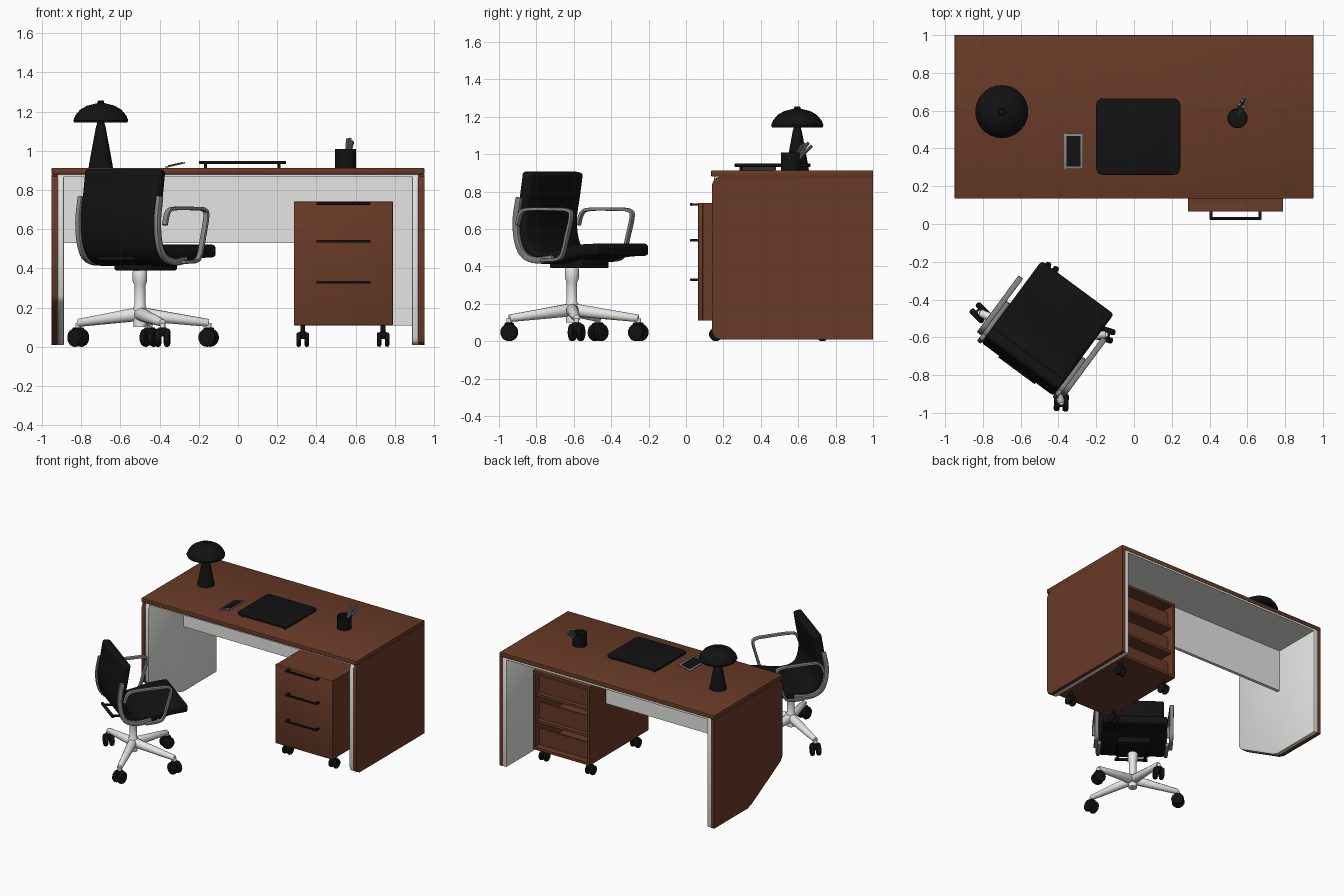
import bpy, bmesh, math
from mathutils import Matrix, Vector

if "Cube" in bpy.data.objects:
    bpy.data.objects.remove(bpy.data.objects["Cube"])


def material(name, r, g, b):
    m = bpy.data.materials.new(name)
    m.diffuse_color = (r, g, b, 1)
    m.use_nodes = True
    m.node_tree.nodes["Principled BSDF"].inputs["Base Color"].default_value = m.diffuse_color
    return m


WOOD = material("brown wood", 0.14, 0.043, 0.02)
WHITE = material("white laminate", 0.78, 0.78, 0.76)
BLACK = material("black", 0.006, 0.006, 0.006)
METAL = material("grey metal", 0.24, 0.24, 0.24)
BASE = material("pale base", 0.8, 0.8, 0.79)
I4 = Matrix.Identity(4)


def finish(bm, name, mat, bevel=0, M=I4, segs=2):
    bmesh.ops.recalc_face_normals(bm, faces=bm.faces)
    if bevel:
        edges = [e for e in bm.edges if len(e.link_faces) == 2 and e.calc_face_angle() > 0.7]
        bmesh.ops.bevel(bm, geom=edges, offset=bevel, segments=segs, profile=0.5,
                        affect='EDGES', clamp_overlap=True)
    bm.transform(M)
    me = bpy.data.meshes.new(name)
    bm.to_mesh(me)
    bm.free()
    me.materials.append(mat)
    ob = bpy.data.objects.new(name, me)
    bpy.context.collection.objects.link(ob)
    bpy.ops.object.select_all(action='DESELECT')
    ob.select_set(True)
    bpy.context.view_layer.objects.active = ob
    bpy.ops.object.shade_smooth_by_angle(angle=math.radians(35))
    return ob


def box(name, x0, x1, y0, y1, z0, z1, mat, bevel=0, M=I4):
    bm = bmesh.new()
    bmesh.ops.create_cube(bm, size=1)
    bm.transform(Matrix.Translation(((x0 + x1) / 2, (y0 + y1) / 2, (z0 + z1) / 2))
                 @ Matrix.Diagonal((x1 - x0, y1 - y0, z1 - z0, 1)))
    return finish(bm, name, mat, bevel, M)


def prism(name, pts, x0, x1, mat, bevel=0, M=I4, segs=2):
    """Extrude a (y, z) outline along x."""
    bm = bmesh.new()
    a = [bm.verts.new((x0, y, z)) for y, z in pts]
    b = [bm.verts.new((x1, y, z)) for y, z in pts]
    bm.faces.new(a)
    bm.faces.new(b[::-1])
    for i in range(len(pts)):
        j = (i + 1) % len(pts)
        bm.faces.new((a[i], b[i], b[j], a[j]))
    return finish(bm, name, mat, bevel, M, segs)


def ribbon(name, path, t, x0, x1, mat, bevel, M=I4, segs=2):
    """Smooth (y, z) path thickened by t and extruded along x."""
    P = [Vector(p) for p in path]
    P = [2 * P[0] - P[1]] + P + [2 * P[-1] - P[-2]]
    line = []
    for i in range(1, len(P) - 2):
        p0, p1, p2, p3 = P[i - 1:i + 3]
        for k in range(5):
            u = k / 5
            line.append(0.5 * (2 * p1 + (p2 - p0) * u + (2 * p0 - 5 * p1 + 4 * p2 - p3) * u ** 2
                               + (3 * p1 - p0 - 3 * p2 + p3) * u ** 3))
    line.append(P[-2])
    left, right = [], []
    for i, p in enumerate(line):
        d = (line[min(i + 1, len(line) - 1)] - line[max(i - 1, 0)]).normalized()
        n = Vector((-d.y, d.x)) * t / 2
        left.append(p + n)
        right.append(p - n)
    return prism(name, left + right[::-1], x0, x1, mat, bevel, M, segs)


def rod(name, p, q, r1, r2, mat, sides=16, bevel=0, M=I4):
    p, q = Vector(p), Vector(q)
    bm = bmesh.new()
    bmesh.ops.create_cone(bm, cap_ends=True, segments=sides, radius1=r1, radius2=r2,
                          depth=(q - p).length)
    T = Matrix.Translation((p + q) / 2) @ Vector((0, 0, 1)).rotation_difference(q - p).to_matrix().to_4x4()
    return finish(bm, name, mat, bevel, M @ T)


def lathe(name, profile, x, y, mat, sides=36):
    bm = bmesh.new()
    vs = [bm.verts.new((r, 0, z)) for r, z in profile]
    es = [bm.edges.new(vs[i:i + 2]) for i in range(len(vs) - 1)]
    bmesh.ops.spin(bm, geom=vs + es, cent=(0, 0, 0), axis=(0, 0, 1), angle=2 * math.pi, steps=sides)
    bmesh.ops.remove_doubles(bm, verts=bm.verts, dist=1e-5)
    return finish(bm, name, mat, 0, Matrix.Translation((x, y, 0)))


def caster(name, x, y, angle, r, w, gap):
    """Twin wheels with a small hood; angle turns the axle."""
    M = Matrix.Translation((x, y, r)) @ Matrix.Rotation(angle, 4, 'Z')
    for s in (-1, 1):
        rod(name + "_wheel", (s * gap / 2, 0, 0), (s * (gap / 2 + w), 0, 0), r, r, BLACK, 20, r * 0.25, M)
    box(name + "_hood", -gap / 2 - w * 0.4, gap / 2 + w * 0.4, -r * 0.5, r * 0.5, 0.1 * r, r * 1.1, BLACK, 0.004, M)


# --- Desk: brown outer shell with white lining
box("desk_top", -0.95, 0.95, 0.135, 1.0, 0.88, 0.913, WOOD, 0.004)
box("desk_top_lining", -0.92, 0.92, 0.15, 0.998, 0.866, 0.88, WHITE)
right = [(1, 0.01), (1, 0.88), (0.18, 0.88), (0.152, 0.868), (0.14, 0.84),
         (0.14, 0.05), (0.152, 0.022), (0.18, 0.01)]
left = right[:5] + [(0.14, 0.26), (0.16, 0.23), (0.53, 0.025), (0.58, 0.01)]
for side, s, pts in (("left", -1, left), ("right", 1, right)):
    prism(side + "_panel", pts, s * 0.92, s * 0.95, WOOD)
    prism(side + "_panel_lining", pts, s * 0.888, s * 0.92, WHITE, 0.004)
box("modesty_panel", -0.888, 0.888, 0.58, 0.605, 0.74, 0.866, WHITE)
box("modesty_panel_lower", -0.888, 0.285, 0.58, 0.605, 0.53, 0.74, WHITE)
box("modesty_panel_filler", 0.79, 0.888, 0.58, 0.605, 0.11, 0.74, WHITE)

# --- Drawer pedestal, open at the back
box("pedestal_front", 0.285, 0.79, 0.065, 0.09, 0.11, 0.74, WOOD, 0.003)
for x in (0.287, 0.768):
    box("pedestal_side", x, x + 0.02, 0.085, 0.81, 0.11, 0.738, WOOD)
for z in (0.11, 0.32, 0.53, 0.718):
    box("pedestal_shelf", 0.3, 0.775, 0.085, 0.81 if z in (0.11, 0.718) else 0.79, z, z + 0.02, WOOD)
for z in (0.16, 0.37, 0.58):
    box("drawer_back", 0.3, 0.775, 0.74, 0.755, z - 0.04, z + 0.1, WOOD)
for z in (0.732, 0.54, 0.33):
    box("drawer_handle", 0.4, 0.675, 0.022, 0.036, z - 0.008, z + 0.006, BLACK, 0.004)
    for x in (0.4, 0.66):
        box("drawer_handle_post", x, x + 0.015, 0.028, 0.07, z - 0.007, z + 0.005, BLACK)
for x in (0.33, 0.74):
    for y in (0.16, 0.73):
        caster("pedestal_caster", x, y, 0, 0.037, 0.023, 0.018)
        rod("pedestal_caster_stem", (x, y, 0.04), (x, y, 0.115), 0.012, 0.012, BLACK)

# --- Lamp
lathe("lamp_stand", [(0, 0.912), (0.062, 0.912), (0.06, 0.93), (0.025, 1.12), (0.016, 1.15), (0, 1.15)],
      -0.7, 0.595, BLACK)
lathe("lamp_shade", [(0, 1.15), (0.1, 1.145), (0.135, 1.143), (0.14, 1.155), (0.13, 1.18), (0.105, 1.21),
                     (0.07, 1.23), (0.03, 1.24), (0.018, 1.243), (0.015, 1.255), (0, 1.256)], -0.7, 0.595, BLACK)

# --- Desk pad with rounded corners on four small feet
pad = []
for cx, cy, a0 in ((0.21, 0.63, 0), (-0.165, 0.63, 90), (-0.165, 0.295, 180), (0.21, 0.295, 270)):
    for k in range(6):
        a = math.radians(a0 + 18 * k)
        pad.append((cx + 0.035 * math.cos(a), cy + 0.035 * math.sin(a)))
    rod("desk_pad_foot", (cx, cy, 0.912), (cx, cy, 0.935), 0.008, 0.008, BLACK)
# Outline lies in (y, z); this matrix turns it flat
flat = Matrix(((0, 1, 0, 0), (0, 0, 1, 0), (1, 0, 0, 0), (0, 0, 0, 1)))
prism("desk_pad", pad, 0.932, 0.949, BLACK, 0.004, flat)

# --- Tilted handset
T = Matrix.Translation((-0.32, 0.385, 0.928)) @ Matrix.Rotation(math.radians(-13), 4, 'Y')
box("handset_frame", -0.052, 0.052, -0.095, 0.095, -0.004, 0.003, METAL, 0.002, T)
box("handset_screen", -0.038, 0.038, -0.08, 0.08, 0.001, 0.006, BLACK, 0, T)

# --- Pen cup with pens leaning out of the back
lathe("pen_cup", [(0, 0.912), (0.053, 0.912), (0.053, 1.01), (0.047, 1.01), (0.047, 0.925), (0, 0.925)],
      0.548, 0.56, BLACK, 28)
for x, y, z in ((0.558, 0.635, 1.06), (0.572, 0.655, 1.062), (0.585, 0.672, 1.045), (0.58, 0.62, 1.05)):
    rod("pen", (0.552, 0.56, 0.93), (x, y, z), 0.008, 0.008, METAL, 10)

# --- Chair: local x is across the seat, local y points where it faces
C = Matrix.Translation((-0.5, -0.61, 0)) @ Matrix.Rotation(math.radians(-36.4), 4, 'Z')
shell = [(-0.125, 0.905), (-0.145, 0.78), (-0.165, 0.66), (-0.155, 0.55), (-0.115, 0.475), (-0.03, 0.445),
         (0.08, 0.455), (0.2, 0.482), (0.34, 0.49)]
ribbon("seat_and_back", shell, 0.065, -0.238, 0.238, BLACK, 0.018, C, 3)
rail = [(f - 0.022, z - 0.012) for f, z in shell[1:7]]
arm = [(-0.16, 0.62), (-0.135, 0.685), (-0.08, 0.705), (0.1, 0.705), (0.175, 0.7), (0.198, 0.67),
       (0.17, 0.56), (0.14, 0.465), (0.1, 0.437), (0.0, 0.432)]
for s in (-1, 1):
    ribbon("back_rail", rail, 0.035, s * 0.236, s * 0.262, METAL, 0.006, C)
    ribbon("armrest", arm, 0.018, s * 0.26, s * 0.29, METAL, 0.005, C)
box("seat_mechanism", -0.12, 0.12, -0.06, 0.16, 0.39, 0.44, BLACK, 0.008, C)
rod("rear_crossbar", (-0.12, -0.195, 0.45), (0.12, -0.195, 0.45), 0.012, 0.012, BLACK, 12, 0, C)
for x in (-0.1, 0.1):
    rod("rear_crossbar_arm", (x, -0.195, 0.45), (x, -0.02, 0.42), 0.01, 0.01, BLACK, 10, 0, C)
lathe("chair_column", [(0, 0.1), (0.032, 0.1), (0.034, 0.2), (0.028, 0.21), (0.028, 0.315), (0.037, 0.335),
                       (0.037, 0.385), (0.03, 0.4), (0, 0.4)], -0.5, -0.61, BASE, 24)
for x, y in ((-0.815, -0.47), (-0.385, -0.945), (-0.15, -0.585), (-0.45, -0.255)):
    rod("base_arm", (-0.5, -0.61, 0.168), (x, y, 0.122), 0.036, 0.02, BASE, 12, 0.004)
    rod("base_caster_stem", (x, y, 0.06), (x, y, 0.122), 0.014, 0.014, BASE, 12)
    caster("base_caster", x, y, math.atan2(y + 0.61, x + 0.5) + 1.2, 0.047, 0.032, 0.014)
